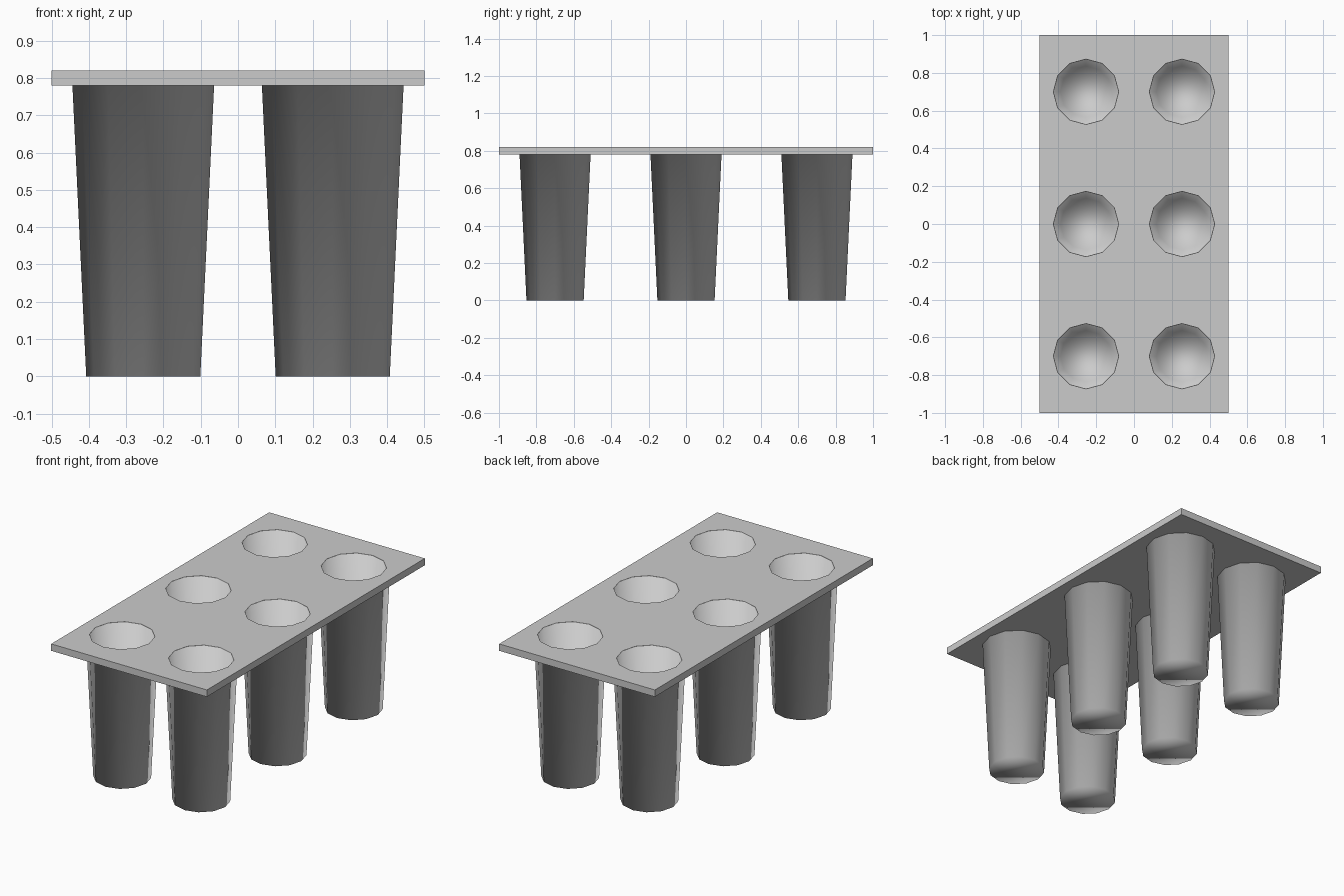
import bpy, bmesh, math

if "Cube" in bpy.data.objects:
    bpy.data.objects.remove(bpy.data.objects["Cube"])

SIDES = 12
XS, YS = (-0.254, 0.254), (-0.70, 0.0, 0.70)


def lathe(name, profile, loc):
    """Revolve an (r, z) profile and cap both ends."""
    bm = bmesh.new()
    rings = [[bm.verts.new((r * math.cos(2 * math.pi * i / SIDES),
                            r * math.sin(2 * math.pi * i / SIDES), z))
              for i in range(SIDES)] for r, z in profile]
    for a, b in zip(rings, rings[1:]):
        for i in range(SIDES):
            j = (i + 1) % SIDES
            bm.faces.new((a[i], a[j], b[j], b[i]))
    bm.faces.new(rings[0][::-1])
    bm.faces.new(rings[-1])
    bmesh.ops.recalc_face_normals(bm, faces=bm.faces)
    mesh = bpy.data.meshes.new(name)
    bm.to_mesh(mesh)
    bm.free()
    ob = bpy.data.objects.new(name, mesh)
    ob.location = loc
    bpy.context.collection.objects.link(ob)
    return ob


# Rectangular top plate
bpy.ops.mesh.primitive_cube_add(size=1, location=(0, 0, 0.80))
plate = bpy.context.object
plate.name = "top_plate"
plate.scale = (1, 2, 0.04)
bpy.ops.object.transform_apply(location=False, rotation=False, scale=True)

# Tapered hollow cups, fully smooth, with a small flange buried in the plate
CUP = [(0.153, 0), (0.190, 0.781), (0.205, 0.781),
       (0.205, 0.8195), (0.1725, 0.8195), (0.136, 0.02)]

for x in XS:
    for y in YS:
        cup = lathe("cup", CUP, (x, y, 0))
        cup.data.shade_smooth()
        # Matching hole in the plate
        cutter = lathe("hole_cutter", [(0.173, 0.76), (0.173, 0.84)], (x, y, 0))
        cutter.hide_render = True
        cutter.hide_set(True)
        mod = plate.modifiers.new("hole", 'BOOLEAN')
        mod.operation = 'DIFFERENCE'
        mod.solver = 'EXACT'
        mod.object = cutter
